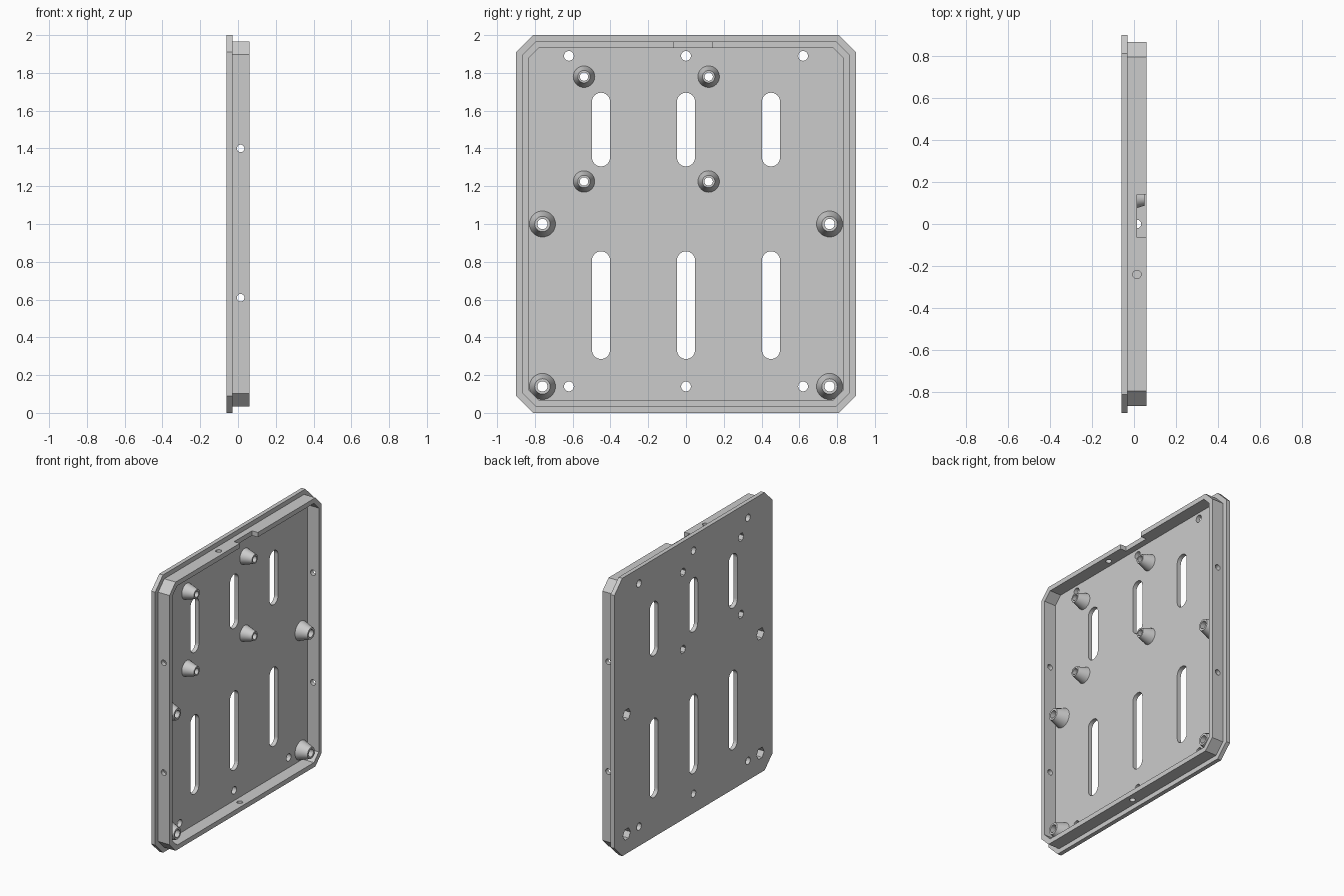
import bpy, bmesh
from math import sin, cos, pi
from mathutils import Vector

default = bpy.data.objects.get("Cube")
if default:
    bpy.data.objects.remove(default, do_unlink=True)

grey = bpy.data.materials.new("plain grey")
grey.use_nodes = True
grey.diffuse_color = (0.6, 0.6, 0.6, 1)
grey.node_tree.nodes["Principled BSDF"].inputs["Base Color"].default_value = (0.6, 0.6, 0.6, 1)

BACK, FLOOR, FRONT, BOSS_TOP = -0.06, -0.03, 0.06, 0.05
MID = 1.0                      # height of the panel centre


def loft(bm, a, b):
    """Closed solid between two matching loops of points."""
    va = [bm.verts.new(p) for p in a]
    vb = [bm.verts.new(p) for p in b]
    n = len(va)
    faces = [bm.faces.new(va), bm.faces.new(vb)]
    for i in range(n):
        j = (i + 1) % n
        faces.append(bm.faces.new((va[i], va[j], vb[j], vb[i])))
    bmesh.ops.recalc_face_normals(bm, faces=faces)


def octagon(x, half_y, half_z, cut):
    pts = []
    for sy, sz, first in ((1, 1, 0), (-1, 1, 1), (-1, -1, 0), (1, -1, 1)):
        pair = [(x, sy * half_y, MID + sz * (half_z - cut)),
                (x, sy * (half_y - cut), MID + sz * half_z)]
        pts += pair[::-1] if first else pair
    return pts


def circle(centre, r, axis="x", n=32):
    u, v = {"x": ((0, 1, 0), (0, 0, 1)), "y": ((1, 0, 0), (0, 0, 1)),
            "z": ((1, 0, 0), (0, 1, 0))}[axis]
    return [Vector(centre) + r * (cos(2 * pi * i / n) * Vector(u) + sin(2 * pi * i / n) * Vector(v))
            for i in range(n)]


def slot(x, y, z0, z1, r, n=16):
    ends = [(z1 - r, 0), (z0 + r, pi)]
    return [(x, y + r * cos(s + pi * i / n), z + r * sin(s + pi * i / n))
            for z, s in ends for i in range(n + 1)]


def make(name, pairs):
    bm = bmesh.new()
    for a, b in pairs:
        loft(bm, a, b)
    mesh = bpy.data.meshes.new(name)
    bm.to_mesh(mesh)
    bm.free()
    mesh.materials.append(grey)
    ob = bpy.data.objects.new(name, mesh)
    bpy.context.collection.objects.link(ob)
    return ob


def select(ob):
    bpy.ops.object.select_all(action="DESELECT")
    ob.select_set(True)
    bpy.context.view_layer.objects.active = ob


def cut(ob, *cutters):
    select(ob)
    for c in cutters:
        m = ob.modifiers.new("cut", "BOOLEAN")
        m.operation, m.solver, m.object = "DIFFERENCE", "EXACT", c
        bpy.ops.object.modifier_apply(modifier=m.name)


# Positions (y, z) of the standoffs: four small, four large
small = [(y, z) for y in (-0.54, 0.12) for z in (1.78, 1.225)]
large = [(y, z) for y in (-0.76, 0.76) for z in (1.0, 0.14)]


def through(spots, r, x0=-0.1, x1=0.1, n=32):
    return [(circle((x0, y, z), r, n=n), circle((x1, y, z), r, n=n)) for y, z in spots]


# Cutters: slots and holes in the panel, screw holes, hexagonal nut pockets
slots = [(slot(-0.1, y, z0, z1, 0.048), slot(0.1, y, z0, z1, 0.048))
         for y in (-0.45, 0, 0.45) for z0, z1 in ((1.305, 1.695), (0.285, 0.855))]
plain = through([(y, z) for y in (-0.62, 0, 0.62) for z in (0.14, 1.89)], 0.026)
panel_cutter = make("panel_cutter", slots + plain)
screw_cutter = make("screw_cutter", through(small, 0.022) + through(large, 0.027))
nut_cutter = make("nut_cutter", through(small, 0.031, x1=-0.01, n=6) +
                  through(large, 0.043, x1=-0.01, n=6))

# Cutters for the rim: hollow, side holes, top and bottom holes, cable notch
hollow_cutter = make("hollow_cutter", [(octagon(-0.2, 0.833, 0.933, 0.055),
                                        octagon(0.2, 0.833, 0.933, 0.055))])
HX, HR = 0.014, 0.02
side_holes = [(circle((HX, -1, z), HR, "y"), circle((HX, 1, z), HR, "y")) for z in (0.61, 1.4)]
end_holes = [(circle((HX, y, z - 0.2), HR, "z"), circle((HX, y, z + 0.2), HR, "z"))
             for y, z in ((-0.24, 2), (0, 0))]
notch = [[(x, -0.065, 1.9), (x, 0.14, 1.9), (x, 0.14, 2.1), (x, -0.065, 2.1)]
         for x in (0.014, 0.2)]
rim_cutter = make("rim_cutter", side_holes + end_holes + [notch])

# Back panel with chamfered corners
panel = make("back_panel", [(octagon(BACK, 0.9, 1.0, 0.09), octagon(FLOOR, 0.9, 1.0, 0.09))])
cut(panel, panel_cutter, screw_cutter, nut_cutter)

# Raised rim set in from the panel edge
rim = make("rim", [(octagon(FLOOR, 0.865, 0.967, 0.07), octagon(FRONT, 0.865, 0.967, 0.07))])
cut(rim, hollow_cutter, rim_cutter)

# Tapered standoffs
parts = [panel, rim]
for name, spots, r0, r1 in (("small_standoffs", small, 0.057, 0.033),
                            ("large_standoffs", large, 0.069, 0.041)):
    ob = make(name, [(circle((FLOOR, y, z), r0), circle((BOSS_TOP, y, z), r1)) for y, z in spots])
    cut(ob, screw_cutter, nut_cutter)
    parts.append(ob)

for ob in parts:
    select(ob)
    bpy.ops.object.shade_smooth_by_angle(angle=0.5)

for c in (panel_cutter, screw_cutter, nut_cutter, hollow_cutter, rim_cutter):
    bpy.data.objects.remove(c, do_unlink=True)
